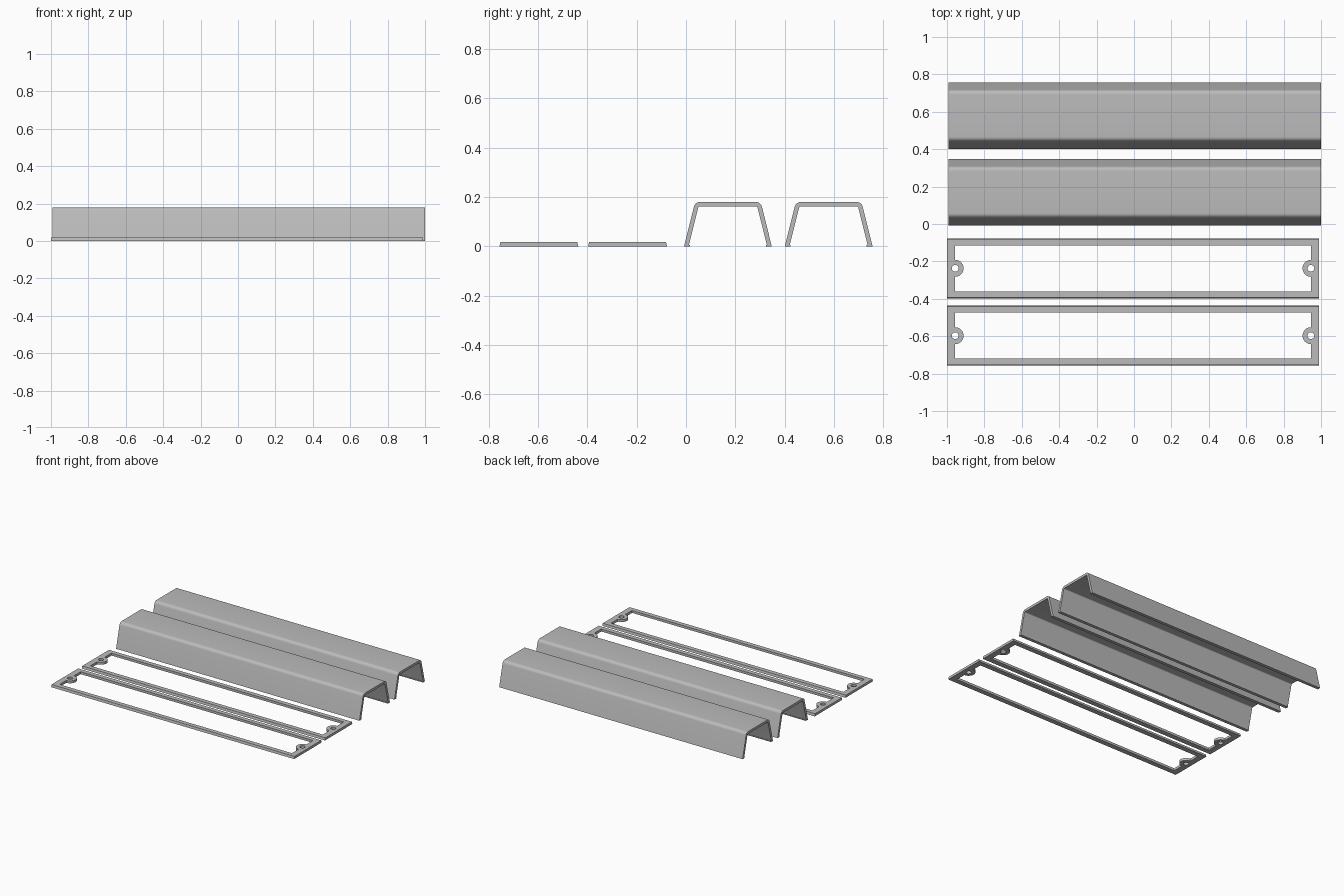
import bpy, bmesh
from math import sin, cos, pi, radians

cube = bpy.data.objects.get("Cube")
if cube:
    bpy.data.objects.remove(cube)

grey = bpy.data.materials.new("light grey")
grey.use_nodes = True
colour = (0.5, 0.5, 0.5, 1)
grey.diffuse_color = colour
grey.node_tree.nodes["Principled BSDF"].inputs["Base Color"].default_value = colour


def arc(cx, cy, r, start, end, steps):
    """Points along an arc, angles in degrees."""
    angles = [radians(start + (end - start) * i / steps) for i in range(steps + 1)]
    return [(cx + r * cos(a), cy + r * sin(a)) for a in angles]


def finish(bm, name, location):
    bmesh.ops.recalc_face_normals(bm, faces=bm.faces)
    mesh = bpy.data.meshes.new(name)
    bm.to_mesh(mesh)
    bm.free()
    mesh.materials.append(grey)
    ob = bpy.data.objects.new(name, mesh)
    ob.location = location
    bpy.context.collection.objects.link(ob)
    bpy.ops.object.select_all(action='DESELECT')
    ob.select_set(True)
    bpy.context.view_layer.objects.active = ob
    bpy.ops.object.shade_smooth_by_angle(angle=radians(30))


def channel(name, y):
    """Bent sheet cover: sloping walls, rounded shoulders, small inward lips."""
    height, half_width, half_length = 0.18, 0.178, 0.9965
    outer_r, inner_r, lean = 0.026, 0.008, 14
    lip_height, lip_depth = 0.006, 0.005
    t = radians(lean)
    cz = height - outer_r
    cy = -half_width + (outer_r + sin(t) * cz) / cos(t)

    def wall(r, z):
        return cy - (r + sin(t) * (cz - z)) / cos(t)

    outer = [(-half_width, 0)] + arc(cy, cz, outer_r, 180 - lean, 90, 8)
    lip = wall(inner_r, 0) + lip_depth
    inner = arc(cy, cz, inner_r, 90, 180 - lean, 8)
    inner += [(wall(inner_r, lip_height), lip_height), (lip, lip_height), (lip, 0)]
    mirror = lambda pts: [(-p, z) for p, z in reversed(pts)]
    profile = outer + mirror(outer) + mirror(inner) + inner

    bm = bmesh.new()
    face = bm.faces.new([bm.verts.new((-half_length, p, z)) for p, z in profile])
    ext = bmesh.ops.extrude_face_region(bm, geom=[face])["geom"]
    moved = [v for v in ext if isinstance(v, bmesh.types.BMVert)]
    bmesh.ops.translate(bm, verts=moved, vec=(2 * half_length, 0, 0))
    finish(bm, name, (0.0035, y, 0))


def end_frame(name, y):
    """Flat rectangular frame with a drilled round tab at each end."""
    half_x, half_y, thick, draft = 0.995, 0.16, 0.018, 0.004
    in_x, in_y, tab_r, hole_r = 0.951, 0.123, 0.045, 0.018
    outer = [(-half_x, -half_y), (half_x, -half_y), (half_x, half_y), (-half_x, half_y)]
    opening = [(-in_x, -in_y)] + arc(-in_x, 0, tab_r, -90, 90, 16) + [(-in_x, in_y)]
    opening += [(-px, -py) for px, py in opening]
    holes = [arc(s * in_x, 0, hole_r, 0, 345, 23) for s in (-1, 1)]

    bm = bmesh.new()
    for loop in [outer, opening] + holes:
        vs = [bm.verts.new((px, py, 0)) for px, py in loop]
        for i, v in enumerate(vs):
            bm.edges.new((vs[i - 1], v))
    bmesh.ops.triangle_fill(bm, edges=bm.edges[:], use_beauty=True)
    ext = bmesh.ops.extrude_face_region(bm, geom=bm.faces[:])["geom"]
    for v in ext:
        if isinstance(v, bmesh.types.BMVert):
            v.co.z = thick
            # long outer edges slope to match the cover walls
            if abs(v.co.y) > half_y - 0.001:
                v.co.y -= draft if v.co.y > 0 else -draft
    finish(bm, name, (-0.005, y, 0))


channel("front_cover", 0.17)
channel("back_cover", 0.579)
end_frame("front_frame", -0.597)
end_frame("back_frame", -0.237)
